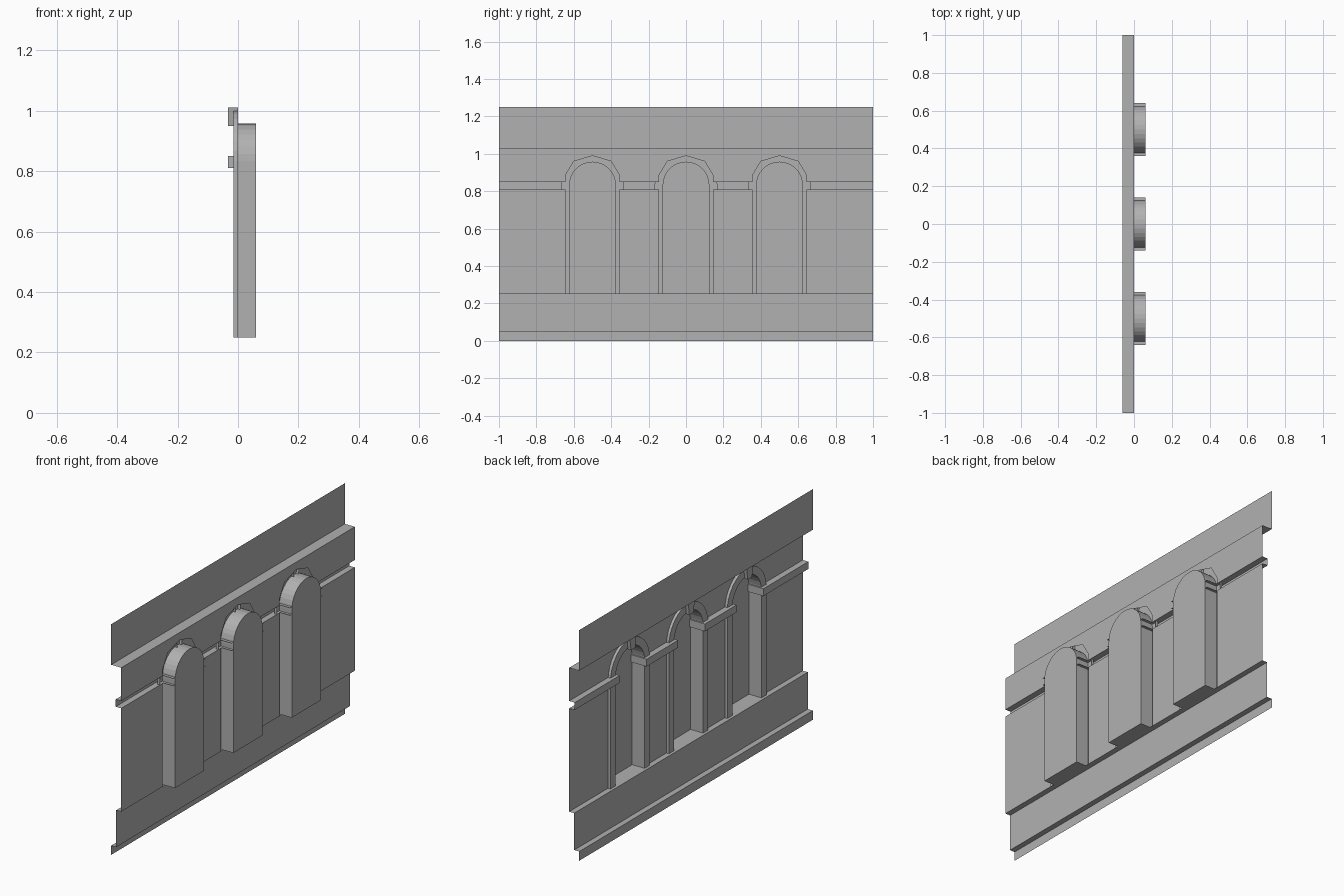
import bpy, math

if "Cube" in bpy.data.objects:
    bpy.data.objects.remove(bpy.data.objects["Cube"])

BAYS = (-0.5, 0.0, 0.5)
HOLE = 0.145      # half width of the wall opening
R_IN, R_OUT = 0.125, 0.168
SPRING = 0.833
SILL, IMP0, IMP1, TOP = 0.25, 0.81, 0.85, 1.03
FRAME_X, STRING_X, BACK_X = -0.015, -0.033, 0.06
IMP_Y = 0.115     # half width of the opening between imposts

stone = bpy.data.materials.new("stone")
stone.diffuse_color = (0.44, 0.44, 0.44, 1)
stone.use_nodes = True
stone.node_tree.nodes["Principled BSDF"].inputs["Base Color"].default_value = stone.diffuse_color


class Part:
    """Collects faces and turns them into one object."""
    def __init__(self, name):
        self.name, self.v, self.f = name, [], []

    def face(self, pts):
        n = len(self.v)
        self.v += pts
        self.f.append(tuple(range(n, n + len(pts))))

    def strip(self, profile, y0, y1):
        # sweep an (x, z) profile along y
        for (xa, za), (xb, zb) in zip(profile, profile[1:]):
            self.face([(xa, y1, za), (xa, y0, za), (xb, y0, zb), (xb, y1, zb)])

    def build(self):
        me = bpy.data.meshes.new(self.name)
        me.from_pydata(self.v, [], self.f)
        me.update()
        me.materials.append(stone)
        ob = bpy.data.objects.new(self.name, me)
        bpy.context.collection.objects.link(ob)
        return ob


def opening(c, r, n=16):
    # round-headed outline from sill to sill
    head = [(c - r * math.cos(math.pi * i / n), SPRING + r * math.sin(math.pi * i / n))
            for i in range(n + 1)]
    return [(c - r, SILL)] + head + [(c + r, SILL)]


# plinth and top fascia: open sheets running the full length
plinth = Part("plinth")
plinth.strip([(-0.06, 0), (-0.06, 0.05), (-0.03, 0.05), (-0.03, SILL), (0, SILL)], -1, 1)
plinth.build()
fascia = Part("fascia")
fascia.strip([(0, TOP), (-0.06, TOP), (-0.06, 1.25)], -1, 1)
fascia.build()

# wall and open-backed string course between the openings
wall, course = Part("wall"), Part("string_course")
edges = [-1] + [c + s * HOLE for c in BAYS for s in (-1, 1)] + [1]
for y0, y1 in zip(edges[::2], edges[1::2]):
    wall.strip([(0, SILL), (0, IMP0)], y0, y1)
    course.strip([(0, IMP0), (STRING_X, IMP0), (STRING_X, IMP1), (0, IMP1)], y0, y1)
for y0, y1 in ((-1, -0.75), (0.75, 1)):
    wall.strip([(0, IMP1), (0, TOP)], y0, y1)
# upper wall with a coarse arched opening in each bay
half = [(HOLE, IMP1), (HOLE, 0.885), (0.1, 0.96), (0, 0.99)]
for c in BAYS:
    for s in (-1, 1):
        pts = [(0, c + s * y, z) for y, z in half]
        pts += [(0, c, TOP), (0, c + s * 0.25, TOP), (0, c + s * 0.25, IMP1)]
        wall.face(pts if s < 0 else pts[::-1])
wall.build()
course.build()

# window bays
for i, c in enumerate(BAYS, 1):
    # pane at the back, with the sill floor
    pane = Part(f"window_pane_{i}")
    pane.face([(BACK_X, y, z) for y, z in opening(c, R_IN)])
    pane.face([(0, c - R_IN, SILL), (BACK_X, c - R_IN, SILL),
               (BACK_X, c + R_IN, SILL), (0, c + R_IN, SILL)])
    pane.build()

    # frame: outer edge, front band and deep reveal, jambs and arch in one sweep
    frame = Part(f"window_frame_{i}")
    inner, outer = opening(c, R_IN), opening(c, R_OUT)
    rings = [[(0, *p) for p in outer], [(FRAME_X, *p) for p in outer],
             [(FRAME_X, *p) for p in inner], [(BACK_X, *p) for p in inner]]
    for a, b in zip(rings, rings[1:]):
        for k in range(len(a) - 1):
            frame.face([a[k], a[k + 1], b[k + 1], b[k]])
    frame.build()

    # imposts: the string course wrapping into the reveal, open at the back
    impost = Part(f"imposts_{i}")
    for s in (-1, 1):
        yi, ym, yh = (c + s * y for y in (IMP_Y, 0.14, HOLE))
        sides = [[(STRING_X, yh), (STRING_X, yi)], [(STRING_X, yi), (BACK_X, yi)]]
        for (xa, ya), (xb, yb) in sides:
            f = [(xa, ya, IMP0), (xb, yb, IMP0), (xb, yb, IMP1), (xa, ya, IMP1)]
            impost.face(f if s > 0 else f[::-1])
        for z, up in ((IMP0, -1), (IMP1, 1)):
            f = [(STRING_X, yi, z), (BACK_X, yi, z), (BACK_X, ym, z),
                 (0, ym, z), (0, yh, z), (STRING_X, yh, z)]
            impost.face(f if s * up > 0 else f[::-1])
    impost.build()

    # tapered keystone, open against the wall
    key = Part(f"keystone_{i}")
    q = [(c - 0.018, 0.95), (c + 0.018, 0.95), (c + 0.027, 1.01), (c - 0.027, 1.01)]
    key.face([(STRING_X, *p) for p in reversed(q)])
    for p, r in zip(q, q[1:] + q[:1]):
        key.face([(0, *p), (STRING_X, *p), (STRING_X, *r), (0, *r)])
    key.build()
